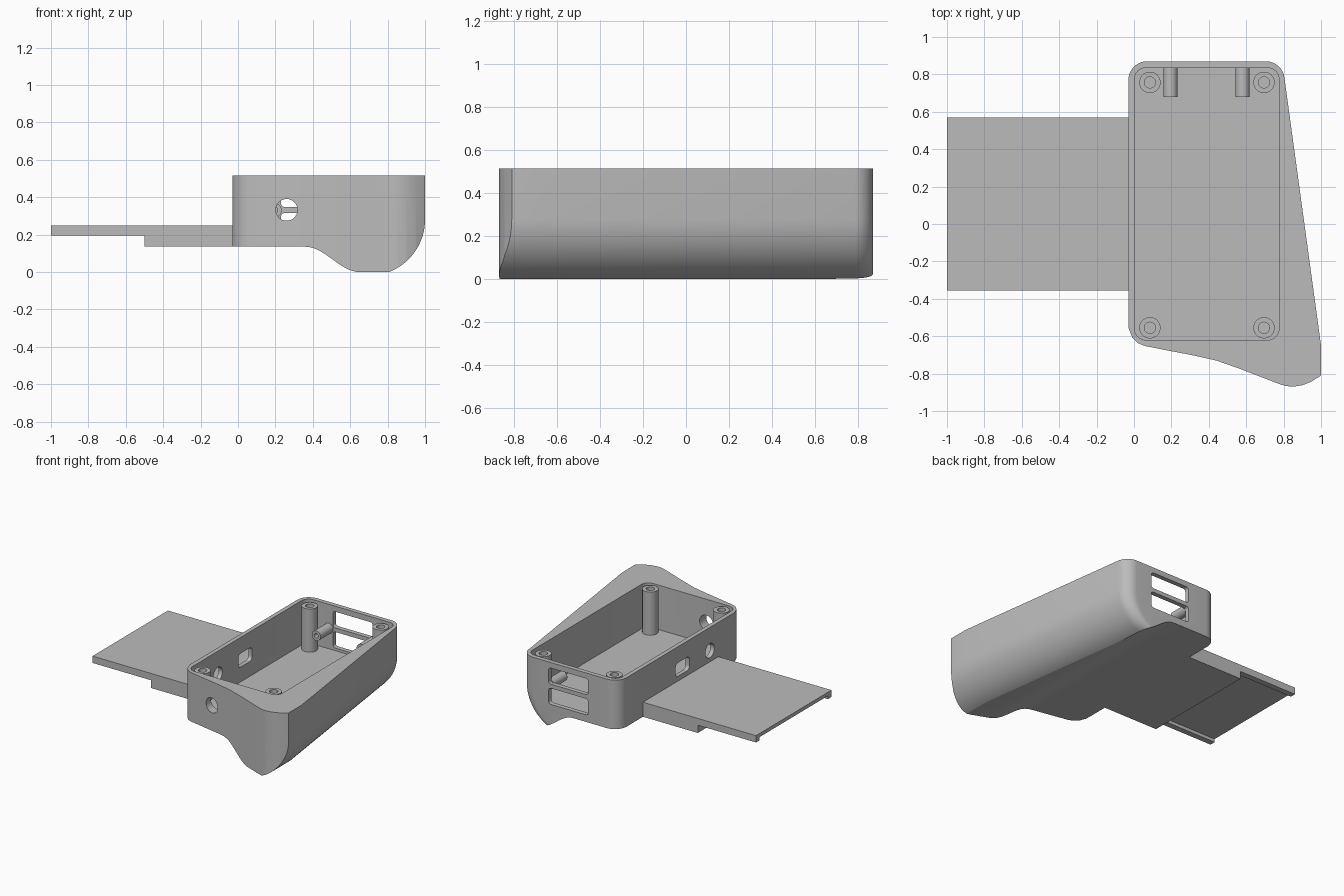
import bpy, bmesh
from math import sin, cos, pi, sqrt, radians

if "Cube" in bpy.data.objects:
    bpy.data.objects.remove(bpy.data.objects["Cube"], do_unlink=True)

grey = bpy.data.materials.new("plain grey")
grey.use_nodes = True
grey.diffuse_color = (0.5, 0.5, 0.5, 1)
grey.node_tree.nodes["Principled BSDF"].inputs["Base Color"].default_value = (0.5, 0.5, 0.5, 1)


def loft(name, rings):
    """Skin equal-length closed rings and cap both ends."""
    bm = bmesh.new()
    rows = [[bm.verts.new(p) for p in ring] for ring in rings]
    n = len(rows[0])
    for a, b in zip(rows, rows[1:]):
        for i in range(n):
            bm.faces.new((a[i], a[(i + 1) % n], b[(i + 1) % n], b[i]))
    bm.faces.new(rows[0][::-1])
    bm.faces.new(rows[-1])
    bmesh.ops.recalc_face_normals(bm, faces=bm.faces)
    mesh = bpy.data.meshes.new(name)
    bm.to_mesh(mesh)
    bm.free()
    mesh.materials.append(grey)
    ob = bpy.data.objects.new(name, mesh)
    bpy.context.collection.objects.link(ob)
    return ob


def prism(name, pts, axis, lo, hi):
    """Extrude a 2D outline along x, y or z."""
    place = {"x": lambda u, v, w: (w, u, v),
             "y": lambda u, v, w: (u, w, v),
             "z": lambda u, v, w: (u, v, w)}[axis]
    return loft(name, [[place(u, v, w) for u, v in pts] for w in (lo, hi)])


def arc(cx, cy, r, a0, a1, n=10):
    return [(cx + r * cos(radians(a0 + (a1 - a0) * i / n)),
             cy + r * sin(radians(a0 + (a1 - a0) * i / n))) for i in range(n + 1)]


def circle(cx, cy, r, n=32):
    return arc(cx, cy, r, 0, 360, n)[:-1]


def rounded(x0, y0, x1, y1, r):
    return (arc(x1 - r, y1 - r, r, 0, 90, 8) + arc(x0 + r, y1 - r, r, 90, 180, 8)
            + arc(x0 + r, y0 + r, r, 180, 270, 8) + arc(x1 - r, y0 + r, r, 270, 360, 8))


def combine(ob, tool, operation):
    """Apply a boolean and discard the tool."""
    mod = ob.modifiers.new("cut", "BOOLEAN")
    mod.object, mod.operation, mod.solver = tool, operation, "EXACT"
    tool.hide_render = True
    bpy.context.view_layer.update()
    bpy.context.view_layer.objects.active = ob
    bpy.ops.object.modifier_apply(modifier=mod.name)
    bpy.data.objects.remove(tool, do_unlink=True)


def smooth(ob):
    bpy.ops.object.select_all(action="DESELECT")
    ob.select_set(True)
    bpy.context.view_layer.objects.active = ob
    bpy.ops.object.shade_smooth_by_angle(angle=radians(28))


# Housing: slanted side that rolls under into the grip
def side_ring(z):
    d = 0.3 - sqrt(0.09 - (0.28 - z) ** 2) if z < 0.28 else 0
    pts = [(-0.03, -2), (1 - d, -2), (1 - d, -0.65)]
    pts += arc(0.705 - d, 0.77, 0.1, 8, 90) + arc(0.07, 0.77, 0.1, 90, 180)
    return [(x, y, z) for x, y in pts]


STEPS = 18
levels = [0.28 * (1 - cos(pi / 2 * i / STEPS)) for i in range(STEPS + 1)] + [0.515]
housing = loft("housing", [side_ring(z) for z in levels])

# Front wall outline with its rounded nose
front = [(-0.5, 1.2), (-0.5, -0.4), (-0.04, -0.5), (-0.028, -0.56), (-0.01, -0.605),
         (0.02, -0.637), (0.06, -0.653), (0.1, -0.66), (0.2, -0.68), (0.32, -0.703),
         (0.44, -0.73), (0.56, -0.772), (0.7, -0.826), (0.77, -0.853), (0.81, -0.866),
         (0.85, -0.87), (0.9, -0.862), (0.95, -0.842), (1.0, -0.81), (1.5, -0.45), (1.5, 1.2)]
combine(housing, prism("front_cut", front, "z", -0.2, 0.8), "INTERSECT")

# Underside: flat base flowing down into the grip
s_curve = [(0.36 + 0.29 * t / 16, 0.0675 * (1 + cos(pi * t / 16))) for t in range(16)]
under = [(-0.6, 0.135)] + s_curve + [(0.66, -0.01), (1.6, -0.1), (1.6, 0.9), (-0.6, 0.9)]
combine(housing, prism("under_cut", under, "y", -2.5, 1.5), "INTERSECT")

# Open interior, then the wall openings
cuts = [prism("interior_cut", rounded(0.003, -0.62, 0.775, 0.835, 0.06), "z", 0.17, 0.8),
        prism("front_hole", circle(0.26, 0.332, 0.058), "y", -1.2, -0.5),
        prism("side_hole", circle(-0.25, 0.335, 0.055), "x", -0.2, 0.1),
        prism("side_slot", rounded(0.0, 0.285, 0.17, 0.39, 0.03), "x", -0.2, 0.1)]
for z in (0.19, 0.347):
    cuts.append(prism("back_window", rounded(0.23, z, 0.57, z + 0.125, 0.02), "y", 0.75, 1.2))
for tool in cuts:
    combine(housing, tool, "DIFFERENCE")
smooth(housing)

# Screw posts in the four corners
for i, (x, y) in enumerate([(x, y) for x in (0.085, 0.695) for y in (-0.555, 0.757)]):
    post = prism(f"screw_post_{i + 1}", circle(x, y, 0.057), "z", 0.16, 0.505)
    combine(post, prism("screw_hole", circle(x, y, 0.03), "z", 0.25, 0.7), "DIFFERENCE")
    smooth(post)

# Horizontal pegs on the back wall
for name, x in (("left_peg", 0.58), ("right_peg", 0.195)):
    peg = prism(name, circle(x, 0.33, 0.038), "y", 0.68, 0.845)
    combine(peg, prism("peg_hole", circle(x, 0.33, 0.017), "y", 0.5, 0.78), "DIFFERENCE")
    smooth(peg)

# Side tray: stepped slab with a shallow recess under its outer half
step = [(-1, 0.195), (-0.5, 0.195), (-0.5, 0.135), (-0.01, 0.135), (-0.01, 0.248), (-1, 0.248)]
tray = prism("side_tray", step, "y", -0.355, 0.57)
recess = [(-1.2, -0.31), (-0.501, -0.31), (-0.501, 0.525), (-1.2, 0.525)]
combine(tray, prism("recess_cut", recess, "z", 0.0, 0.22), "DIFFERENCE")
